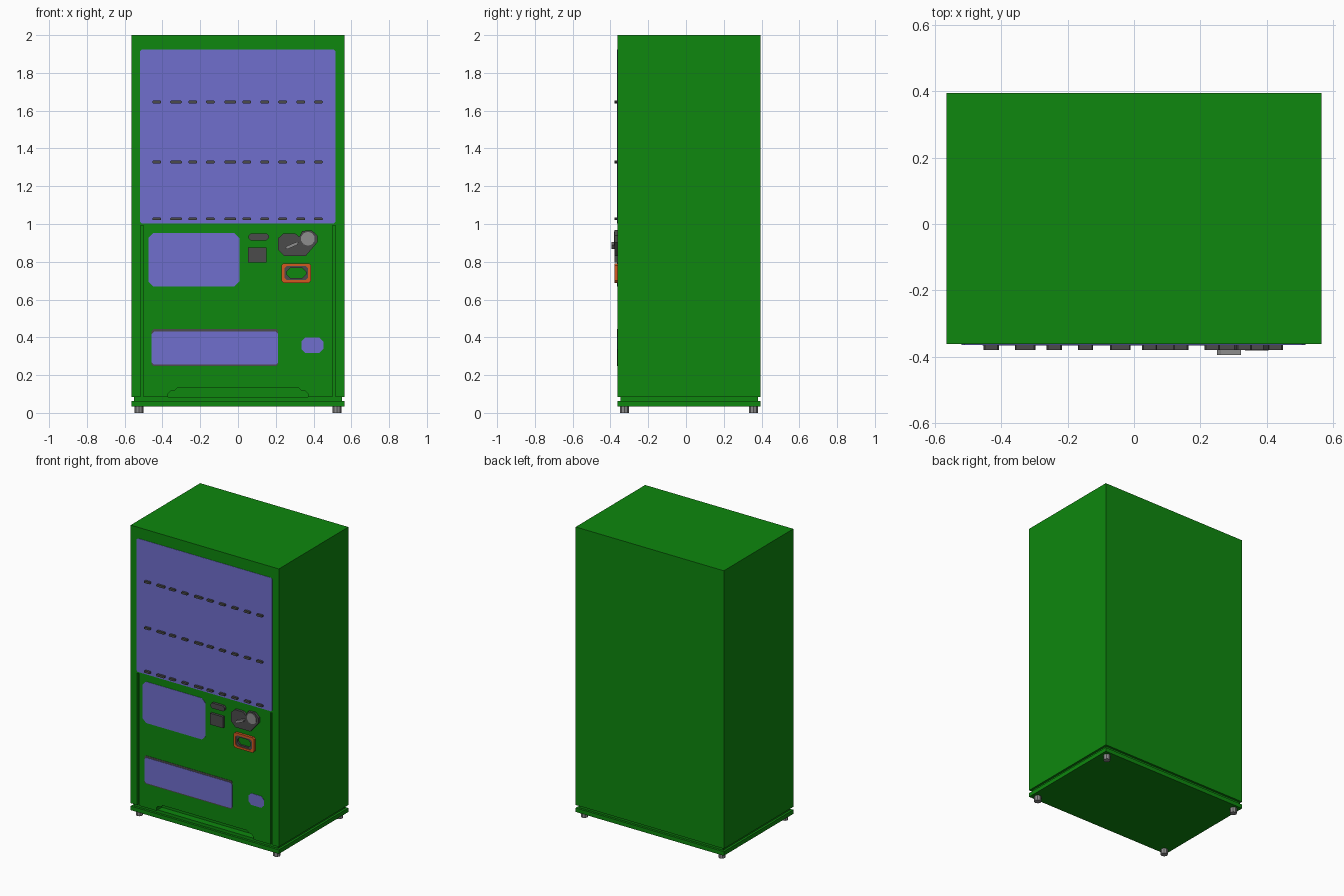
import bpy, bmesh, math

if "Cube" in bpy.data.objects:
    bpy.data.objects.remove(bpy.data.objects["Cube"])

FRONT = -0.362   # y of the cabinet front


def material(name, rgb):
    m = bpy.data.materials.new(name)
    m.diffuse_color = (*rgb, 1)
    m.use_nodes = True
    m.node_tree.nodes["Principled BSDF"].inputs["Base Color"].default_value = m.diffuse_color
    return m


GREEN = material("green", (0.0044, 0.242, 0.0044))
GLASS = material("violet glass", (0.162, 0.156, 0.61))
DARK = material("dark grey", (0.07, 0.07, 0.07))
GREY = material("light grey", (0.27, 0.27, 0.27))
ORANGE = material("orange", (0.65, 0.10, 0.015))


def finish(name, bm, mat):
    bmesh.ops.recalc_face_normals(bm, faces=bm.faces)
    me = bpy.data.meshes.new(name)
    bm.to_mesh(me)
    bm.free()
    me.materials.append(mat)
    ob = bpy.data.objects.new(name, me)
    bpy.context.scene.collection.objects.link(ob)
    return ob


def plate(name, pts, y0, y1, mat, hole=None):
    """Extrude an (x, z) outline from y0 to y1, with an optional matching hole."""
    bm = bmesh.new()
    loops = [[[bm.verts.new((x, y, z)) for x, z in o] for y in (y0, y1)]
             for o in ([pts, hole] if hole else [pts])]
    n = len(pts)
    for a, b in loops:
        for i in range(n):
            j = (i + 1) % n
            bm.faces.new((a[i], a[j], b[j], b[i]))
    for k in range(2):
        if hole:
            o, h = loops[0][k], loops[1][k]
            for i in range(n):
                j = (i + 1) % n
                bm.faces.new((o[i], o[j], h[j], h[i]))
        else:
            bm.faces.new(loops[0][k])
    return finish(name, bm, mat)


def rect(x0, x1, z0, z1, c=0.0):
    """Rectangle outline with cut corners."""
    if not c:
        return [(x0, z0), (x1, z0), (x1, z1), (x0, z1)]
    return [(x0 + c, z0), (x1 - c, z0), (x1, z0 + c), (x1, z1 - c),
            (x1 - c, z1), (x0 + c, z1), (x0, z1 - c), (x0, z0 + c)]


# Cabinet with side grooves and a kick recess cut into the front
cabinet = plate("cabinet", rect(-0.565, 0.565, 0.083, 2.0), FRONT, 0.395, GREEN)
half = [(0.37, 0.05), (0.37, 0.103), (0.358, 0.115), (0.335, 0.118), (0.32, 0.132)]
kick = half + [(-x, z) for x, z in reversed(half)]
cutters = [plate("kick_cutter", kick, -0.45, -0.30, GREEN)]
for s in (-1, 1):
    cutters.append(plate("groove_cutter", rect(s * 0.508 - 0.008, s * 0.508 + 0.008, 0.05, 0.992),
                         -0.45, FRONT + 0.015, GREEN))
bpy.context.view_layer.objects.active = cabinet
for c in cutters:
    mod = cabinet.modifiers.new("cut", 'BOOLEAN')
    mod.operation, mod.solver, mod.object = 'DIFFERENCE', 'EXACT', c
    bpy.ops.object.modifier_apply(modifier=mod.name)
    bpy.data.objects.remove(c)

# Base: inset neck, bottom plate, four feet
plate("base_neck", rect(-0.55, 0.55, 0.06, 0.083), FRONT + 0.015, 0.38, GREEN)
plate("base_plate", rect(-0.565, 0.565, 0.035, 0.063), FRONT, 0.395, GREEN)
for x in (-0.524, 0.524):
    for y in (-0.326, 0.357):
        bm = bmesh.new()
        bmesh.ops.create_cone(bm, cap_ends=True, segments=8, radius1=0.023,
                              radius2=0.023, depth=0.036)
        foot = finish("foot", bm, GREY)
        foot.location = (x, y, 0.018)

# Glass panels and delivery slot
GF = FRONT - 0.002
plate("display_window", rect(-0.52, 0.516, 1.003, 1.924, 0.01), GF, FRONT + 0.003, GLASS)
plate("advert_panel", rect(-0.475, 0.007, 0.668, 0.953, 0.028), GF, FRONT + 0.003, GLASS)
plate("delivery_frame", rect(-0.458, 0.213, 0.248, 0.443, 0.01), GF, FRONT + 0.003, DARK)
plate("delivery_flap", rect(-0.457, 0.212, 0.255, 0.43, 0.012), GF - 0.002, FRONT, GLASS)
plate("coin_return", rect(0.335, 0.452, 0.318, 0.398, 0.02), GF, FRONT + 0.003, GLASS)

# Three rows of selection buttons
BF = -0.379
for z in (1.646, 1.328, 1.027):
    for i, x in enumerate((-0.43, -0.328, -0.24, -0.146, -0.041,
                           0.047, 0.141, 0.236, 0.332, 0.426)):
        w = 0.031 if i in (1, 4) else 0.023
        plate("button", rect(x - w, x + w, z - 0.007, z + 0.007, 0.004), BF, FRONT + 0.003, DARK)

# Payment controls
plate("note_slot", rect(0.055, 0.163, 0.913, 0.95, 0.012), BF, FRONT + 0.003, DARK)
plate("price_display", rect(0.053, 0.15, 0.797, 0.875), BF, FRONT + 0.003, DARK)
coin = [(0.213, 0.925), (0.24, 0.95), (0.303, 0.95), (0.324, 0.932), (0.34, 0.963),
        (0.39, 0.967), (0.42, 0.938), (0.42, 0.903), (0.395, 0.873), (0.358, 0.83),
        (0.245, 0.83), (0.213, 0.862)]
plate("coin_housing", coin, BF, FRONT + 0.003, DARK)
knob = [(0.37 + 0.037 * math.cos(math.pi * (i + .5) / 5),
         0.922 + 0.037 * math.sin(math.pi * (i + .5) / 5)) for i in range(10)]
plate("lock_disc", knob, BF - 0.002, FRONT, GREY)
lever = [(0.25, 0.872), (0.262, 0.867), (0.315, 0.89), (0.322, 0.905), (0.31, 0.905), (0.262, 0.885)]
plate("return_lever", lever, -0.395, FRONT, GREY)

# Card reader: orange frame, dark lining, open centre
plate("reader_frame", rect(0.23, 0.387, 0.688, 0.792, 0.012), BF, FRONT + 0.003, ORANGE,
      rect(0.246, 0.371, 0.703, 0.777, 0.012))
plate("reader_lining", rect(0.246, 0.371, 0.703, 0.777, 0.012), BF + 0.004, FRONT + 0.003, DARK,
      rect(0.258, 0.359, 0.714, 0.766, 0.018))
